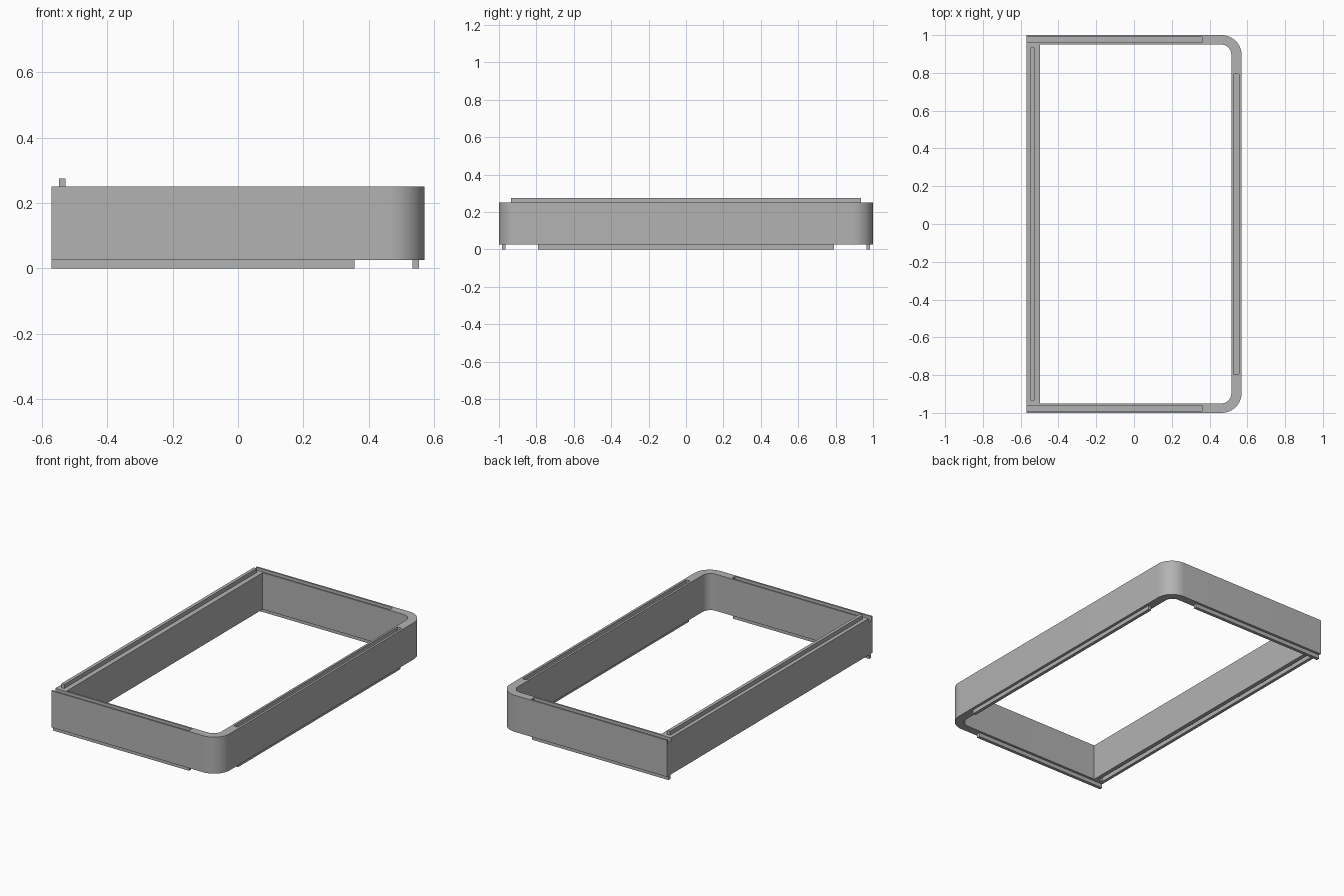
import bpy, bmesh, math

cube = bpy.data.objects.get("Cube")
if cube:
    bpy.data.objects.remove(cube, do_unlink=True)

# Single grey material
grey = bpy.data.materials.new("matte_grey")
grey.use_nodes = True
COLOR = (0.45, 0.45, 0.45, 1)
grey.diffuse_color = COLOR
grey.node_tree.nodes["Principled BSDF"].inputs["Base Color"].default_value = COLOR

HALF_X, HALF_Y = 0.57, 1.0
BOTTOM, TOP = 0.025, 0.25
DEPTH = 0.025                      # tongue height and groove depth


def prism(name, outline, z0, z1):
    """Extrude a flat outline from z0 to z1."""
    bm = bmesh.new()
    face = bm.faces.new([bm.verts.new((x, y, z0)) for x, y in outline])
    up = bmesh.ops.extrude_face_region(bm, geom=[face])["geom"]
    bmesh.ops.translate(bm, vec=(0, 0, z1 - z0),
                        verts=[v for v in up if isinstance(v, bmesh.types.BMVert)])
    bmesh.ops.recalc_face_normals(bm, faces=bm.faces)
    mesh = bpy.data.meshes.new(name)
    bm.to_mesh(mesh)
    bm.free()
    mesh.materials.append(grey)
    obj = bpy.data.objects.new(name, mesh)
    bpy.context.collection.objects.link(obj)
    return obj


def box(name, x0, x1, y0, y1, z0, z1):
    return prism(name, [(x0, y0), (x1, y0), (x1, y1), (x0, y1)], z0, z1)


def rounded_outline(x0, x1, half_y, radius, steps=16):
    """Rectangle whose two +x corners are rounded."""
    pts = [(x0, half_y), (x0, -half_y)]
    for sign, start in ((-1, -math.pi / 2), (1, 0)):
        for i in range(steps + 1):
            a = start + math.pi / 2 * i / steps
            pts.append((x1 - radius + radius * math.cos(a),
                        sign * (half_y - radius) + radius * math.sin(a)))
    return pts


def cut(target, cutter):
    mod = target.modifiers.new("cut", 'BOOLEAN')
    mod.operation = 'DIFFERENCE'
    mod.solver = 'EXACT'
    mod.object = cutter
    bpy.context.view_layer.objects.active = target
    bpy.ops.object.modifier_apply(modifier=mod.name)
    bpy.data.objects.remove(cutter, do_unlink=True)


# Frame wall with its opening
frame = prism("frame_wall", rounded_outline(-HALF_X, HALF_X, HALF_Y, 0.107), BOTTOM, TOP)
cut(frame, prism("opening", rounded_outline(-0.497, 0.515, 0.95, 0.053), -0.1, 0.4))

# Grooves: open-ended on the short walls, closed on the long walls
for side in (-1, 1):
    y0, y1 = sorted((side * 0.961, side * 0.989))
    cut(frame, box("groove", -0.7, 0.36, y0, y1, TOP - DEPTH, 0.4))
cut(frame, box("groove", 0.528, 0.556, -0.795, 0.795, TOP - DEPTH, 0.4))
cut(frame, box("groove", -0.551, -0.523, -0.94, 0.94, -0.1, BOTTOM + DEPTH))

# Tongues that fit the grooves
for side, name in ((-1, "front_tongue"), (1, "back_tongue")):
    y0, y1 = sorted((side * 0.965, side * 0.985))
    box(name, -HALF_X, 0.357, y0, y1, 0, BOTTOM)
box("bottom_side_tongue", 0.533, 0.553, -0.79, 0.79, 0, BOTTOM)
box("top_side_tongue", -0.547, -0.527, -0.935, 0.935, TOP, TOP + DEPTH)

# Smooth the rounded corners, keep edges sharp
bpy.ops.object.select_all(action='DESELECT')
frame.select_set(True)
bpy.context.view_layer.objects.active = frame
bpy.ops.object.shade_smooth_by_angle(angle=math.radians(30))
